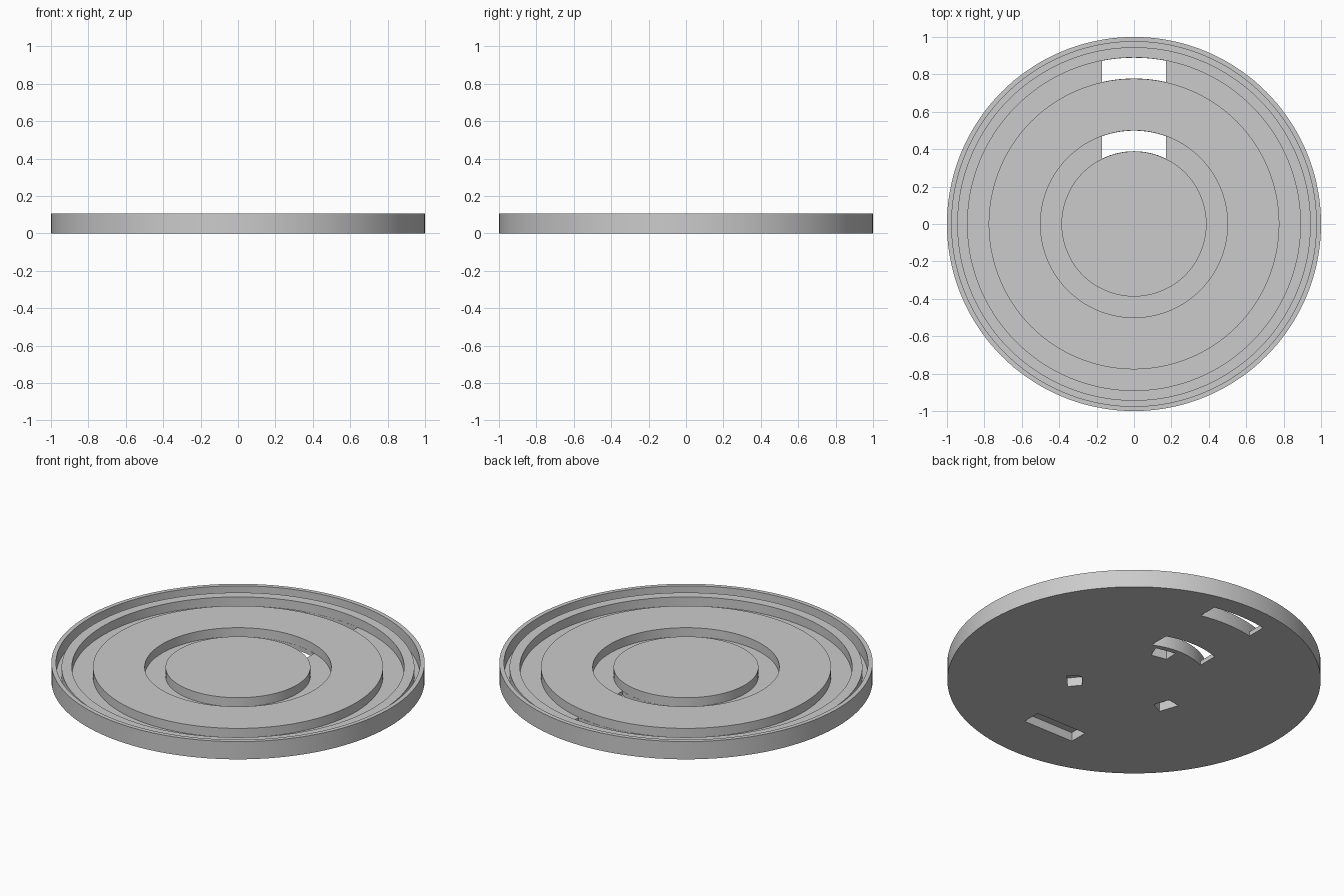
import bpy, bmesh, math
from math import sin, cos, asin, radians

cube = bpy.data.objects.get("Cube")
if cube:
    bpy.data.objects.remove(cube, do_unlink=True)

# Heights and radii
TOP, RAISED, FLOOR = 0.105, 0.079, 0.026
RIM, LIP_OUT, LIP_IN, RING_OUT, RING_IN, HUB = 0.975, 0.945, 0.89, 0.777, 0.5, 0.388
SLOT_HALF = 0.17
POCKET_DEPTH = 0.052

grey = bpy.data.materials.new("plain_grey")
grey.use_nodes = True
colour = (0.6, 0.6, 0.6, 1)
grey.diffuse_color = colour
grey.node_tree.nodes["Principled BSDF"].inputs["Base Color"].default_value = colour


def make_object(name, bm):
    bmesh.ops.recalc_face_normals(bm, faces=bm.faces)
    mesh = bpy.data.meshes.new(name)
    bm.to_mesh(mesh)
    bm.free()
    obj = bpy.data.objects.new(name, mesh)
    bpy.context.collection.objects.link(obj)
    mesh.materials.append(grey)
    return obj


def lathe(name, profile, steps):
    bm = bmesh.new()
    verts = [bm.verts.new((r, 0, z)) for r, z in profile]
    edges = [bm.edges.new(pair) for pair in zip(verts, verts[1:])]
    bmesh.ops.spin(bm, geom=verts + edges, cent=(0, 0, 0), axis=(0, 0, 1),
                   angle=math.tau, steps=steps)
    bmesh.ops.remove_doubles(bm, verts=bm.verts, dist=1e-5)
    return make_object(name, bm)


def add_prism(bm, outline, z0, z1):
    base = bm.faces.new([bm.verts.new((x, y, z0)) for x, y in outline])
    new = bmesh.ops.extrude_face_region(bm, geom=[base])["geom"]
    for v in new:
        if isinstance(v, bmesh.types.BMVert):
            v.co.z = z1


def arc(radius, steps=16):
    # Arc about the +y axis, limited to the slot width
    half = asin(SLOT_HALF / radius)
    angles = [half * (2 * i / steps - 1) for i in range(steps + 1)]
    return [(radius * sin(a), radius * cos(a)) for a in angles]


# Dish: hub, raised ring, lip and rim with grooves between them
profile = [(0, 0), (1, 0), (1, TOP), (RIM, TOP), (RIM, FLOOR)]
for outer, inner in ((LIP_OUT, LIP_IN), (RING_OUT, RING_IN)):
    profile += [(outer, FLOOR), (outer, RAISED), (inner, RAISED), (inner, FLOOR)]
profile += [(HUB, FLOOR), (HUB, RAISED), (0, RAISED)]
dish = lathe("grooved_dish", profile, 144)

# Slots through the groove floors at the back
cut = bmesh.new()
gap = 0.001
for inner, outer in ((HUB, RING_IN), (RING_OUT, LIP_IN)):
    add_prism(cut, arc(inner + gap) + arc(outer - gap)[::-1], -0.05, 0.05)

# Three blind pockets under the hub
for k in range(3):
    mid = 78.5 + 120 * k
    corners = ((0.283, -9.5), (0.362, -9.5), (0.362, 9.5), (0.283, 9.5))
    add_prism(cut, [(r * cos(radians(mid + a)), r * sin(radians(mid + a)))
                    for r, a in corners], -0.05, POCKET_DEPTH)

# Long blind pocket under the raised ring at the front
w = SLOT_HALF - 0.005
add_prism(cut, [(-w, -0.715), (w, -0.715), (w, -0.605), (-w, -0.605)], -0.05, POCKET_DEPTH)

cutter = make_object("slot_cutter", cut)
cutter.hide_render = True

boolean = dish.modifiers.new("slots", 'BOOLEAN')
boolean.operation = 'DIFFERENCE'
boolean.solver = 'EXACT'
boolean.object = cutter

bpy.ops.object.select_all(action='DESELECT')
dish.select_set(True)
bpy.context.view_layer.objects.active = dish
bpy.ops.object.modifier_apply(modifier=boolean.name)
bpy.data.objects.remove(cutter, do_unlink=True)
bpy.ops.object.shade_smooth_by_angle(angle=radians(30))
